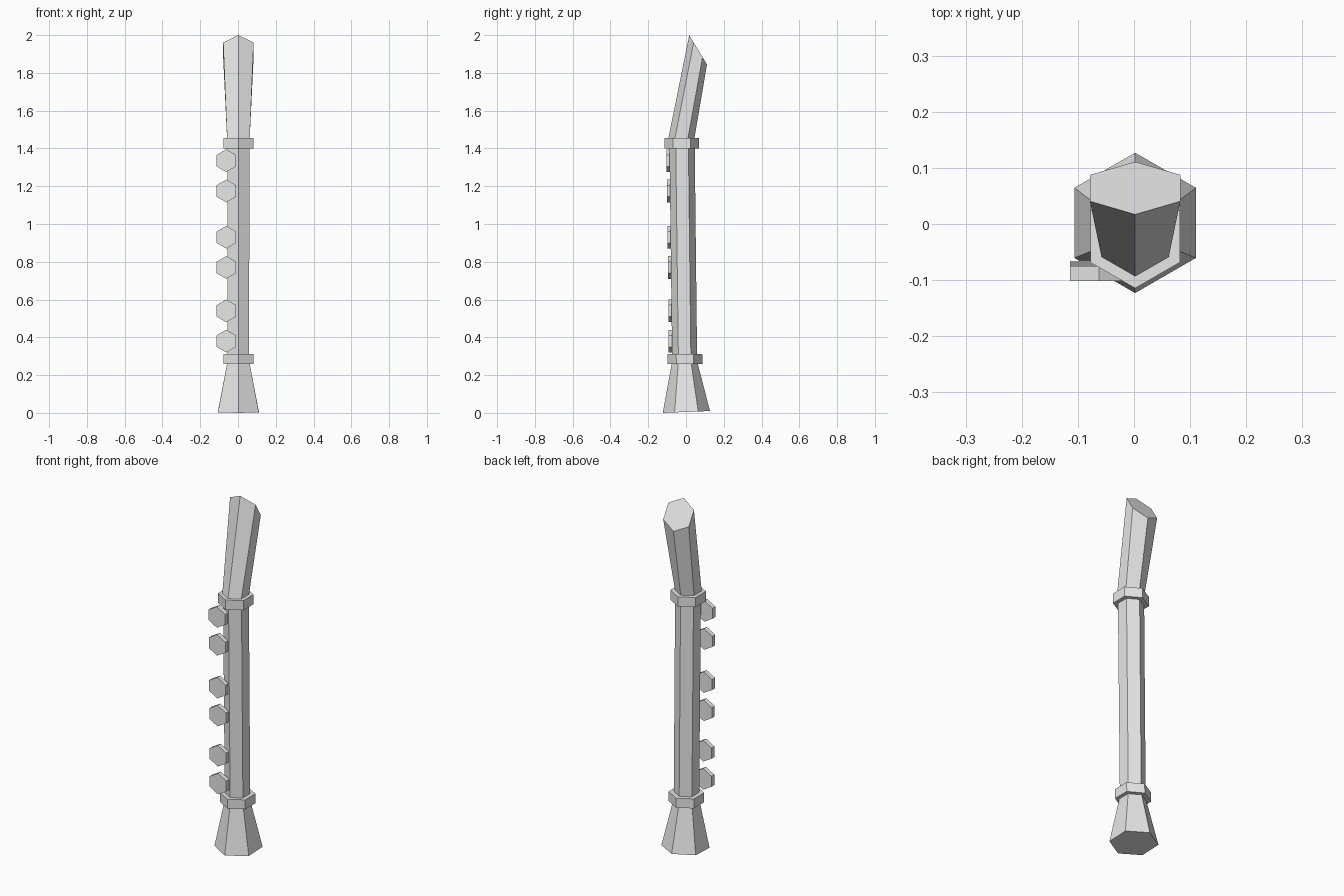
import bpy
from math import sin, cos, pi

if "Cube" in bpy.data.objects:
    bpy.data.objects.remove(bpy.data.objects["Cube"], do_unlink=True)

GREY = (0.8, 0.8, 0.8, 1)
grey = bpy.data.materials.new("light grey")
grey.use_nodes = True
grey.diffuse_color = GREY
grey.node_tree.nodes["Principled BSDF"].inputs["Base Color"].default_value = GREY

SIDES = 6
AXIS_X = 0.002


def loft(name, loops):
    """Join matching corner loops into a closed, flat-faced solid."""
    verts = [p for loop in loops for p in loop]
    last = (len(loops) - 1) * SIDES
    faces = [tuple(reversed(range(SIDES))), tuple(range(last, last + SIDES))]
    for a in range(0, last, SIDES):
        for i in range(SIDES):
            j = (i + 1) % SIDES
            faces.append((a + i, a + j, a + SIDES + j, a + SIDES + i))
    mesh = bpy.data.meshes.new(name)
    mesh.from_pydata(verts, [], faces)
    mesh.materials.append(grey)
    obj = bpy.data.objects.new(name, mesh)
    bpy.context.collection.objects.link(obj)
    return obj


def ring(y, z, radius, depth=None, slope=0):
    """Horizontal hexagon with a corner to the front; slope tilts it along y."""
    depth = depth or radius
    loop = []
    for i in range(SIDES):
        a = 2 * pi * i / SIDES - pi / 2
        dy = depth * sin(a)
        loop.append((AXIS_X + radius * cos(a), y + dy, z + slope * dy))
    return loop


def button_loop(y, z, radius):
    """Upright hexagon facing the front, with a corner at the top."""
    angles = [2 * pi * i / SIDES + pi / 2 for i in range(SIDES)]
    return [(-0.062 + radius * cos(a), y, z + radius * sin(a)) for a in angles]


# Main tube, flared foot and the two collars, leaning slightly forward
loft("flared_foot", [ring(0.002, 0.005, 0.125, slope=0.04), ring(-0.007, 0.27, 0.067)])
loft("tube", [ring(-0.007, 0.27, 0.066), ring(-0.021, 1.43, 0.067)])
loft("lower_collar", [ring(-0.005, 0.258, 0.092), ring(-0.006, 0.312, 0.092)])
loft("upper_collar", [ring(-0.022, 1.4, 0.092), ring(-0.0225, 1.455, 0.092)])

# Bent mouthpiece with a slanted cut end
loft("mouthpiece", [ring(-0.025, 1.45, 0.069),
                    ring(0.064, 1.922, 0.093, depth=0.047, slope=-1.65)])

# Six keys in three pairs along the front right
for n, z in enumerate((0.38, 0.54, 0.77, 0.93, 1.175, 1.335)):
    front = -0.092 - 0.0105 * (z - 0.38)
    loft(f"key_{n + 1}", [button_loop(front + 0.026, z, 0.06), button_loop(front, z, 0.06)])

# Consistent outward normals
import bmesh
for obj in bpy.context.collection.objects:
    if obj.type == "MESH" and obj.data.materials[:] == [grey]:
        bm = bmesh.new()
        bm.from_mesh(obj.data)
        bmesh.ops.recalc_face_normals(bm, faces=bm.faces)
        bm.to_mesh(obj.data)
        bm.free()
